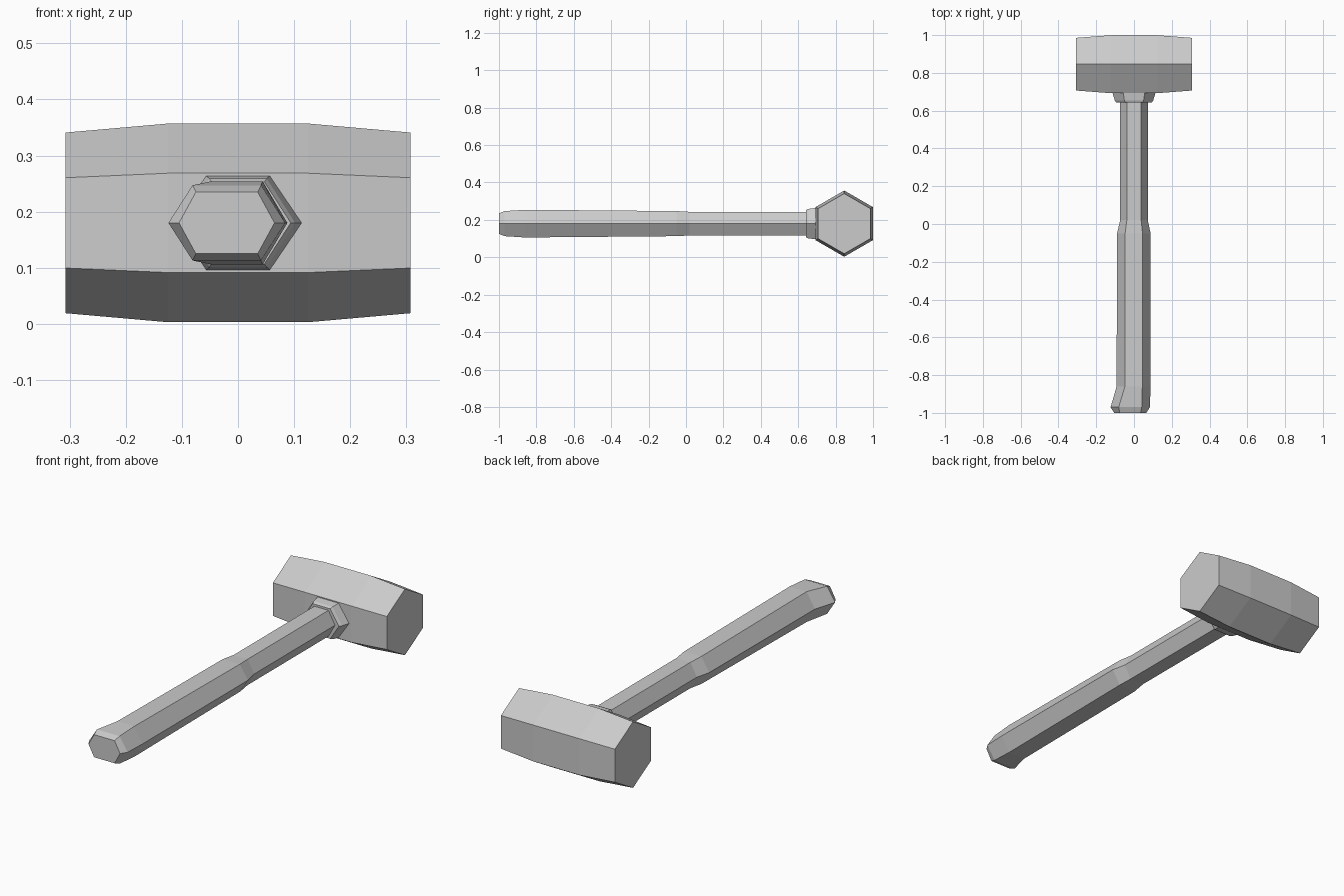
import bpy
import bmesh
import math

cube = bpy.data.objects.get("Cube")
if cube:
    bpy.data.objects.remove(cube)

MID_Z = 0.18

grey = bpy.data.materials.new("plain_grey")
grey.use_nodes = True
colour = (0.6, 0.6, 0.6, 1)
grey.diffuse_color = colour
grey.node_tree.nodes["Principled BSDF"].inputs["Base Color"].default_value = colour


def loft(name, rings):
    """Join matching rings of points into a closed, flat-shaded solid."""
    bm = bmesh.new()
    loops = [[bm.verts.new(p) for p in ring] for ring in rings]
    for a, b in zip(loops, loops[1:]):
        for i in range(len(a)):
            j = (i + 1) % len(a)
            bm.faces.new((a[i], a[j], b[j], b[i]))
    bm.faces.new(loops[0])
    bm.faces.new(loops[-1])
    bmesh.ops.recalc_face_normals(bm, faces=bm.faces)
    mesh = bpy.data.meshes.new(name)
    bm.to_mesh(mesh)
    bm.free()
    mesh.materials.append(grey)
    obj = bpy.data.objects.new(name, mesh)
    bpy.context.collection.objects.link(obj)
    return obj


def head_ring(x, radius, y=0.846):
    """Hexagon across the head, with corners at top and bottom."""
    return [(x, y + radius * math.sin(k * math.pi / 3),
             MID_Z + radius * math.cos(k * math.pi / 3)) for k in range(6)]


def grip_ring(y, centre, half_width, half_flat, half_height):
    """Hexagon across the handle, flat on top and pointed at the sides."""
    w, f, h = half_width, half_flat, half_height
    outline = [(w, 0), (f, h), (-f, h), (-w, 0), (-f, -h), (f, -h)]
    return [(centre + x, y, MID_Z + z) for x, z in outline]


# Barrel-shaped head
loft("hammer_head", [head_ring(x, r) for x, r in
                     ((-0.307, 0.161), (-0.125, 0.177), (0.125, 0.177), (0.307, 0.161))])

# Chamfered collar between head and handle
loft("collar", [grip_ring(*s) for s in (
    (0.642, 0, 0.094, 0.047, 0.073),
    (0.655, 0, 0.102, 0.051, 0.079),
    (0.695, 0, 0.114, 0.057, 0.084),
    (0.72, 0, 0.114, 0.057, 0.084))])

# Handle with a thicker grip and a butt hooked to one side
loft("handle", [grip_ring(*s) for s in (
    (-1.0, -0.02, 0.085, 0.055, 0.055),
    (-0.97, -0.02, 0.104, 0.061, 0.067),
    (-0.86, -0.002, 0.09, 0.046, 0.074),
    (-0.05, -0.001, 0.089, 0.046, 0.067),
    (0.02, 0, 0.073, 0.038, 0.063),
    (0.72, 0, 0.073, 0.038, 0.063))])
